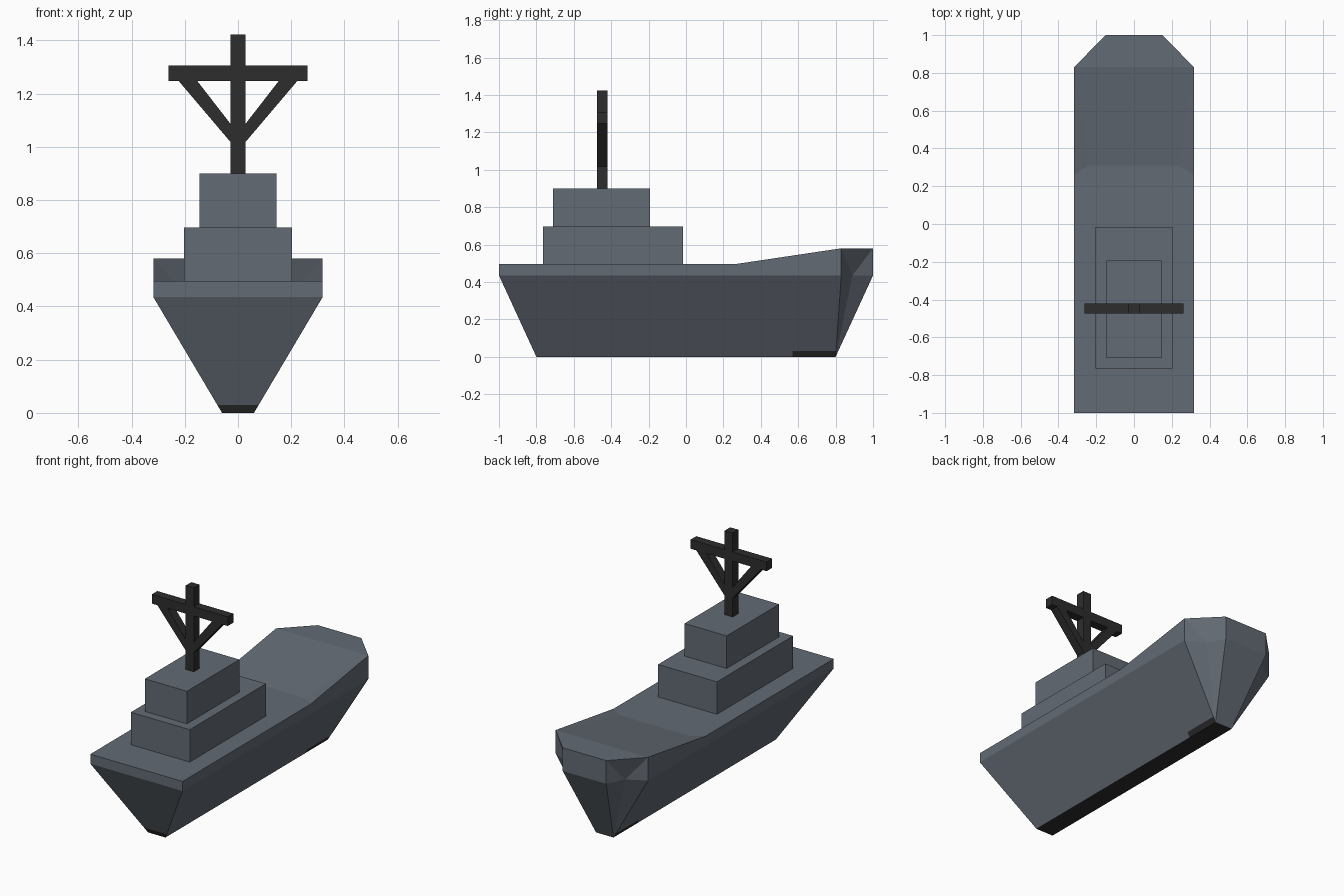
import bpy, bmesh

if "Cube" in bpy.data.objects:
    bpy.data.objects.remove(bpy.data.objects["Cube"])


def material(name, rgb):
    m = bpy.data.materials.new(name)
    m.diffuse_color = (*rgb, 1)
    m.use_nodes = True
    m.node_tree.nodes["Principled BSDF"].inputs["Base Color"].default_value = m.diffuse_color
    return m


GREY = material("ship_grey", (0.125, 0.145, 0.175))
BLACK = material("mast_black", (0.026, 0.026, 0.026))


def finish(name, bm, mats):
    bmesh.ops.recalc_face_normals(bm, faces=bm.faces)
    me = bpy.data.meshes.new(name)
    bm.to_mesh(me)
    bm.free()
    for m in mats:
        me.materials.append(m)
    ob = bpy.data.objects.new(name, me)
    bpy.context.collection.objects.link(ob)
    return ob


def box(name, x, y0, y1, z0, z1, mat):
    bm = bmesh.new()
    bmesh.ops.create_cube(bm, size=1)
    for v in bm.verts:
        v.co = (v.co.x * 2 * x, y0 + (v.co.y + 0.5) * (y1 - y0), z0 + (v.co.z + 0.5) * (z1 - z0))
    return finish(name, bm, [mat])


# Hull: half outlines of the deck edge, the knuckle line and the keel, mirrored
deck_half = [(0.318, -1, 0.495), (0.318, 0.26, 0.495), (0.318, 0.83, 0.58),
             (0.234, 0.915, 0.58), (0.15, 1, 0.58)]
knuckle_half = [(0.318, -1, 0.435), (0.318, 0.26, 0.435), (0.318, 0.83, 0.435),
                (0.205, 0.89, 0.435), (0.15, 1, 0.435)]
keel_half = [(0.06, -0.8, 0), (0.06, 0.8, 0)]

bm = bmesh.new()


def pair(points):
    return [[bm.verts.new((s * x, y, z)) for x, y, z in points] for s in (1, -1)]


deck, knuckle, keel = pair(deck_half), pair(knuckle_half), pair(keel_half)
fold = pair([(0.24, 0.31, 0.495)])
face = bm.faces.new
for d, k, b, f in zip(deck, knuckle, keel, fold):
    for i in range(4):
        if i == 2:      # notched bow corner, folded inwards below the deck
            face((d[2], d[3], k[3]))
            face((d[2], k[3], k[2]))
        elif i == 3:
            face((d[3], d[4], k[3]))
            face((d[4], k[4], k[3]))
        else:
            face((d[i], d[i + 1], k[i + 1], k[i]))
    face((k[0], k[1], k[2], b[1], b[0]))
    face((k[2], k[3], b[1]))
    face((k[3], k[4], b[1]))
    face((d[1], d[2], f[0]))
(dr, dl), (kr, kl), (br, bl), (fr, fl) = deck, knuckle, keel, fold
# Transom, stem, bottom
for i, j in ((0, 0), (4, 1)):
    face((dr[i], dl[i], kl[i], kr[i]))
    face((kr[i], kl[i], bl[j], br[j]))
face((br[0], br[1], bl[1], bl[0]))
# Deck: flat aft, rising slope, flat bow
face((dr[0], dr[1], fr[0], fl[0], dl[1], dl[0]))
face((fr[0], dr[2], dl[2], fl[0]))
face((dr[2], dr[3], dr[4], dl[4], dl[3], dl[2]))
# Black keel paint: bottom, lower transom and forward foot
for co, no in (((0, 0, 0.03), (0, 0, 1)), ((0, 0.57, 0), (0, 1, 0))):
    low = [f for f in bm.faces if min(v.co.z for v in f.verts) < 0.001]
    geom = low + list({e for f in low for e in f.edges}) + list({v for f in low for v in f.verts})
    bmesh.ops.bisect_plane(bm, geom=geom, plane_co=co, plane_no=no)
bm.normal_update()
for f in bm.faces:
    c = f.calc_center_median()
    if max(v.co.z for v in f.verts) < 0.031 and (c.z < 0.001 or c.y < -0.79 or 0.57 < c.y < 0.79):
        f.material_index = 1
finish("hull", bm, [GREY, BLACK])

# Superstructure
box("lower_cabin", 0.203, -0.765, -0.015, 0.495, 0.697, GREY)
box("upper_cabin", 0.145, -0.71, -0.193, 0.697, 0.9, GREY)

# Mast with crossbar and two diagonal braces
Y0, Y1 = -0.475, -0.42
box("mast_post", 0.028, Y0, Y1, 0.9, 1.423, BLACK)
box("mast_crossbar", 0.262, Y0, Y1, 1.248, 1.305, BLACK)
for side, s in (("right", 1), ("left", -1)):
    bm = bmesh.new()
    profile = [(0, 0.985), (0.225, 1.25), (0.155, 1.25), (0, 1.05)]
    f = bm.faces.new([bm.verts.new((s * x, Y0, z)) for x, z in profile])
    ext = bmesh.ops.extrude_face_region(bm, geom=[f])
    for v in ext["geom"]:
        if isinstance(v, bmesh.types.BMVert):
            v.co.y = Y1
    finish(side + "_mast_brace", bm, [BLACK])
